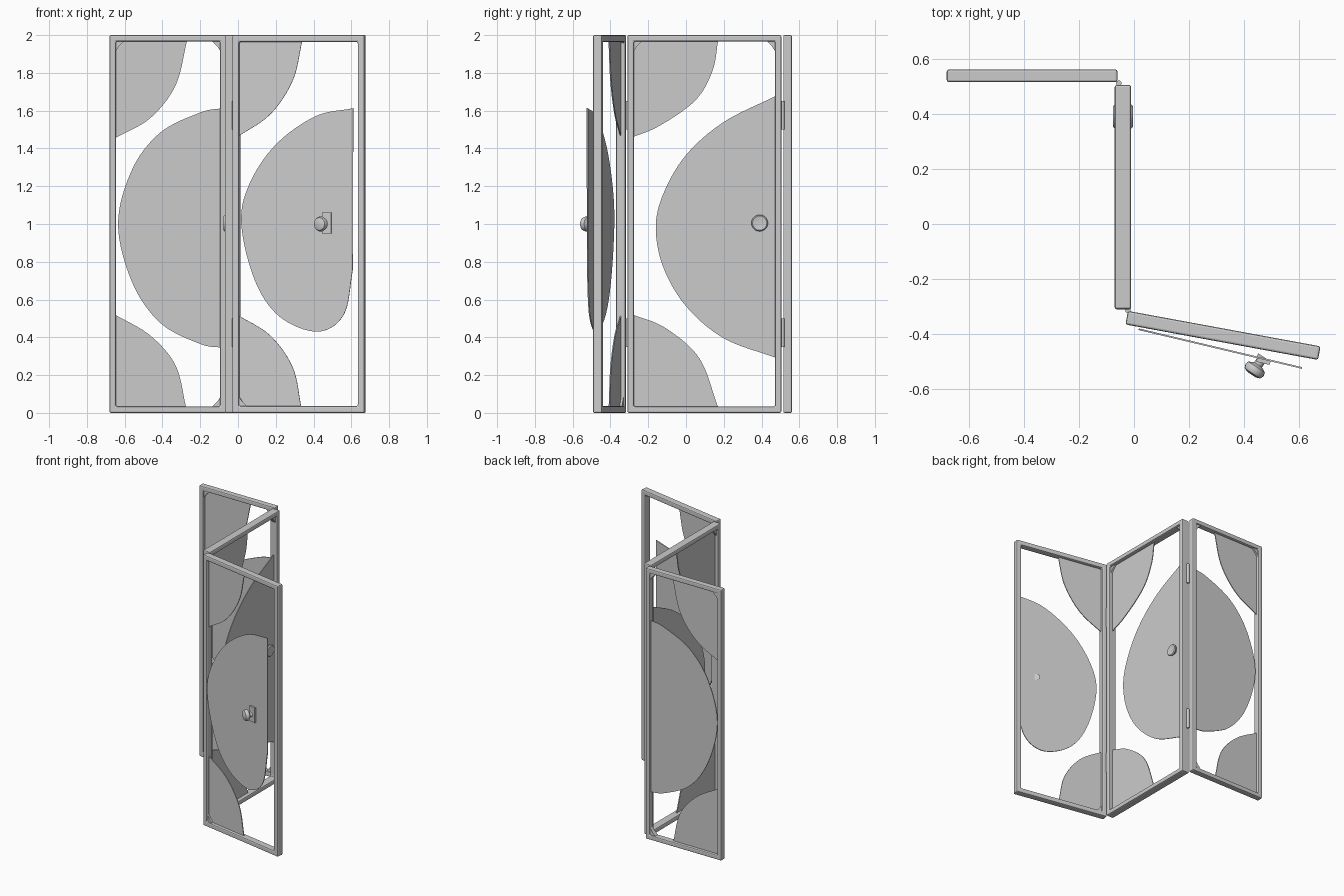
import bpy
import bmesh
import math
from mathutils import Matrix, Vector

old = bpy.data.objects.get("Cube")
if old:
    bpy.data.objects.remove(old, do_unlink=True)

# One plain grey for everything
grey = bpy.data.materials.new("plain grey")
grey.use_nodes = True
COLOR = (0.6, 0.6, 0.6, 1)
grey.diffuse_color = COLOR
grey.node_tree.nodes["Principled BSDF"].inputs["Base Color"].default_value = COLOR


def placed(x, y, angle):
    """Leaf frame: local x runs along the leaf, local y is its depth."""
    return Matrix.Translation((x, y, 0)) @ Matrix.Rotation(angle, 4, 'Z')


def finish(name, bm, matrix, smooth=False):
    bmesh.ops.recalc_face_normals(bm, faces=bm.faces)
    mesh = bpy.data.meshes.new(name)
    bm.to_mesh(mesh)
    bm.free()
    mesh.materials.append(grey)
    for p in mesh.polygons:
        p.use_smooth = smooth
    ob = bpy.data.objects.new(name, mesh)
    bpy.context.collection.objects.link(ob)
    ob.matrix_world = matrix
    return ob


def spline(points, steps=8):
    """Smooth curve through a few points."""
    pts = [Vector(p) for p in points]
    pts = [2 * pts[0] - pts[1]] + pts + [2 * pts[-1] - pts[-2]]
    out = []
    for a, b, c, d in zip(pts, pts[1:], pts[2:], pts[3:]):
        for i in range(steps):
            t = i / steps
            out.append(b + (c - a) * t / 2 + (2 * a - 5 * b + 4 * c - d) * t * t / 2
                       + (3 * b - a - 3 * c + d) * t ** 3 / 2)
    return out + [pts[-2]]


def plate(name, outline, matrix, thick=0.006, stretch=1):
    bm = bmesh.new()
    face = bm.faces.new([bm.verts.new((u * stretch, -thick / 2, z)) for u, z in outline])
    new = bmesh.ops.extrude_face_region(bm, geom=[face])["geom"]
    bmesh.ops.translate(bm, vec=(0, thick, 0),
                        verts=[v for v in new if isinstance(v, bmesh.types.BMVert)])
    return finish(name, bm, matrix)


def frame(name, u0, u1, thick, matrix, bar=0.034):
    """Rectangular leaf frame with softened edges."""
    bm = bmesh.new()

    def ring(inset):
        return [bm.verts.new((u, 0, z)) for u, z in (
            (u0 + inset, inset), (u1 - inset, inset),
            (u1 - inset, 2 - inset), (u0 + inset, 2 - inset))]
    outer, inner = ring(0), ring(bar)
    for i in range(4):
        j = (i + 1) % 4
        bm.faces.new((outer[i], outer[j], inner[j], inner[i]))
    ob = finish(name, bm, matrix)
    solid = ob.modifiers.new("depth", 'SOLIDIFY')
    solid.thickness, solid.offset = thick, 0
    bev = ob.modifiers.new("soft edges", 'BEVEL')
    bev.width, bev.segments, bev.limit_method = 0.008, 2, 'ANGLE'
    return ob


def turned(name, profile, matrix, sides=20):
    """Closed lathe around local z from (radius, height) points."""
    bm = bmesh.new()
    rings = [[bm.verts.new((r * math.cos(k * math.tau / sides),
                            r * math.sin(k * math.tau / sides), h))
              for k in range(sides)] for r, h in profile]
    for a, b in zip(rings, rings[1:]):
        for k in range(sides):
            n = (k + 1) % sides
            bm.faces.new((a[k], a[n], b[n], b[k]))
    bm.faces.new(rings[0])
    bm.faces.new(rings[-1])
    ob = finish(name, bm, matrix, True)
    with bpy.context.temp_override(active_object=ob, object=ob, selected_objects=[ob],
                                   selected_editable_objects=[ob]):
        bpy.ops.object.shade_smooth_by_angle(angle=math.radians(40))
    return ob


def corner_brackets(name, u0, u1, matrix, corners):
    for i, (right, top) in enumerate(corners):
        u, z = (u1 if right else u0), (1.97 if top else 0.03)
        su, sz = (-1 if right else 1), (-1 if top else 1)
        plate(f"{name}_{i + 1}", [(u, z), (u + su * 0.05, z), (u + su * 0.02, z + sz * 0.03),
                                  (u, z + sz * 0.06)], matrix, 0.03)


back = placed(0, 0.538, 0)
middle = placed(-0.04, 0, math.pi / 2)
front = placed(0, -0.345, -0.182)
door = placed(0, -0.378, -0.233)
lean = 1 / math.cos(0.182)

# Frames of the three leaves
frame("back_frame", -0.68, -0.06, 0.046, back)
frame("middle_frame", -0.31, 0.505, 0.06, middle)
frame("front_frame", -0.027, 0.684, 0.05, front, 0.036)

# Curved corner panels, upper and lower, on each leaf
corner_sets = (
    ("back", back, 1, -0.66,
     [(-0.66, 1.45), (-0.465, 1.56), (-0.33, 1.735), (-0.27, 1.97)],
     [(-0.66, 0.525), (-0.465, 0.41), (-0.33, 0.25), (-0.275, 0.03)]),
    ("middle", middle, 1, -0.295,
     [(-0.295, 1.455), (-0.14, 1.52), (0.05, 1.655), (0.14, 1.81), (0.17, 1.97)],
     [(-0.295, 0.525), (-0.11, 0.45), (0.07, 0.29), (0.17, 0.03)]),
    ("front", front, lean, -0.005,
     [(-0.005, 1.46), (0.17, 1.58), (0.29, 1.76), (0.34, 1.97)],
     [(-0.005, 0.52), (0.17, 0.41), (0.29, 0.24), (0.335, 0.03)]),
)
for name, matrix, stretch, edge, upper, lower in corner_sets:
    plate(name + "_upper_corner_panel", spline(upper) + [(edge, 1.97)], matrix, stretch=stretch)
    plate(name + "_lower_corner_panel", spline(lower) + [(edge, 0.03)], matrix, stretch=stretch)

# Large rounded panels
plate("back_round_panel", spline([
    (-0.085, 1.613), (-0.2, 1.59), (-0.41, 1.485), (-0.56, 1.29), (-0.635, 1.0),
    (-0.56, 0.69), (-0.41, 0.475), (-0.2, 0.365), (-0.085, 0.345)]), back)
plate("middle_round_panel", spline([
    (0.48, 1.68), (0.2, 1.54), (0.0, 1.365), (-0.12, 1.16), (-0.16, 0.98),
    (-0.12, 0.77), (0.0, 0.565), (0.2, 0.395), (0.48, 0.29)]), middle)
plate("front_round_panel", spline([
    (0.61, 1.613), (0.41, 1.57), (0.2, 1.42), (0.06, 1.21), (0.018, 1.0), (0.09, 0.7),
    (0.22, 0.51), (0.42, 0.43), (0.56, 0.52), (0.608, 0.76)]), door,
    stretch=1 / math.cos(0.233))

# Small brackets inside the frame corners
corner_brackets("back_bracket", -0.65, -0.09, back, [(1, 1), (1, 0), (0, 1)])
corner_brackets("middle_bracket", -0.28, 0.475, middle, [(1, 1), (0, 1)])
corner_brackets("front_bracket", 0.005, 0.655, front, [(0, 0)])

# Hinges between the leaves
for label, x, y in (("back", -0.055, 0.511), ("front", -0.022, -0.313)):
    for i, z in enumerate((0.35, 1.5)):
        turned(f"{label}_hinge_{i + 1}", [(0.01, 0), (0.01, 0.15)],
               Matrix.Translation((x, y, z)), 12)

# Round knob on both faces of the middle leaf
for side, name in ((1, "left"), (-1, "right")):
    turned(f"middle_knob_{name}",
           [(0.022, 0), (0.022, 0.018), (0.042, 0.022), (0.044, 0.03),
            (0.038, 0.036), (0.03, 0.034)],
           Matrix.Translation((-0.04, 0.39, 1.005))
           @ Matrix.Rotation(side * math.pi / 2, 4, 'Y'))

# Front handle: backing plate, stem and knob, leaning to the right
plate("front_handle_plate", [(0.46, 0.95), (0.51, 0.95), (0.51, 1.06), (0.46, 1.06)],
      door @ Matrix.Translation((0, -0.008, 0)), 0.016)
aim = Vector((-0.5, -0.75, 0)).to_track_quat('Z', 'Y').to_matrix().to_4x4()
turned("front_knob", [(0.024, 0), (0.017, 0.015), (0.017, 0.035), (0.036, 0.045),
                      (0.04, 0.058), (0.034, 0.072), (0.018, 0.078)],
       Matrix.Translation((0.47, -0.482, 1.0)) @ aim)
